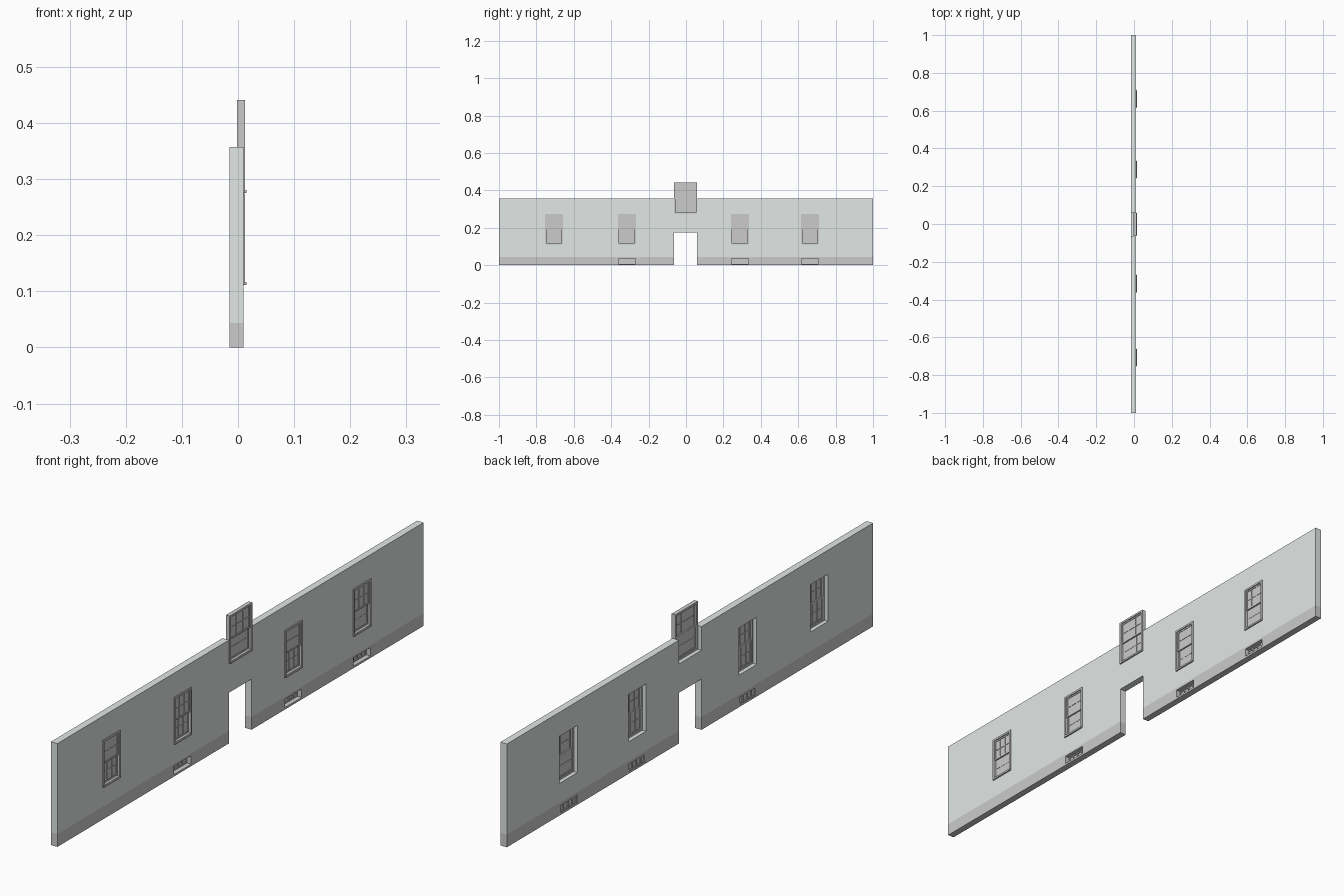
import bpy, bmesh

if "Cube" in bpy.data.objects:
    bpy.data.objects.remove(bpy.data.objects["Cube"])

XB, XF = -0.015, 0.0095          # wall back and front planes
TOP, BASE = 0.357, 0.044
DOOR = (-0.063, 0.06, 0.0, 0.175)
CENTRE = (-0.063, 0.06, 0.275, 0.441)
WIN_Y = [-0.706, -0.316, 0.288, 0.663]
WINDOWS = [(y - 0.048, y + 0.048, 0.111, 0.274) for y in WIN_Y]
VENTS = [(y - 0.046, y + 0.046, 0.007, 0.036) for y in WIN_Y[1:]]


def finish(name, bm, mat=None):
    me = bpy.data.meshes.new(name)
    bm.to_mesh(me)
    bm.free()
    ob = bpy.data.objects.new(name, me)
    bpy.context.collection.objects.link(ob)
    if mat:
        me.materials.append(mat)
    return ob


def slab(name, z0, z1, holes, mat=None):
    """Wall slab with rectangular openings, open along the seam with the plinth."""
    bm = bmesh.new()
    ys = sorted({-1.0, 1.0} | {v for h in holes for v in h[:2]})
    zs = sorted({z0, z1} | {v for h in holes for v in h[2:] if z0 < v < z1})
    for ya, yb in zip(ys, ys[1:]):
        for za, zb in zip(zs, zs[1:]):
            cy, cz = (ya + yb) / 2, (za + zb) / 2
            if any(h[0] < cy < h[1] and h[2] < cz < h[3] for h in holes):
                continue
            bm.faces.new([bm.verts.new((XB, y, z)) for y, z in
                          ((ya, za), (ya, zb), (yb, zb), (yb, za))])
    bmesh.ops.remove_doubles(bm, verts=bm.verts[:], dist=1e-5)
    back = bm.faces[:]
    ext = bmesh.ops.extrude_face_region(bm, geom=back, use_keep_orig=True)
    moved = [g for g in ext['geom'] if isinstance(g, bmesh.types.BMVert)]
    bmesh.ops.translate(bm, verts=moved, vec=(XF - XB, 0, 0))
    bmesh.ops.recalc_face_normals(bm, faces=bm.faces[:])
    seam = [f for f in bm.faces if all(abs(v.co.z - BASE) < 1e-5 for v in f.verts)]
    bmesh.ops.delete(bm, geom=seam, context='FACES')
    return finish(name, bm, mat)


def box(bm, x0, x1, y0, y1, z0, z1):
    vs = bmesh.ops.create_cube(bm, size=1)['verts']
    for v in vs:
        v.co = ((x0 + x1) / 2 + v.co.x * (x1 - x0),
                (y0 + y1) / 2 + v.co.y * (y1 - y0),
                (z0 + z1) / 2 + v.co.z * (z1 - z0))


def frame(bm, x0, x1, y0, y1, z0, z1, t):
    box(bm, x0, x1, y0, y0 + t, z0, z1)
    box(bm, x0, x1, y1 - t, y1, z0, z1)
    box(bm, x0, x1, y0 + t, y1 - t, z0, z0 + t)
    box(bm, x0, x1, y0 + t, y1 - t, z1 - t, z1)


def sash(bm, x0, x1, y0, y1, z0, z1, cols, rows, t=0.005, b=0.003):
    frame(bm, x0, x1, y0, y1, z0, z1, t)
    xm = (x0 + x1) / 2
    box(bm, xm - 0.0005, xm + 0.0005, y0 + t, y1 - t, z0 + t, z1 - t)
    for i in range(1, cols):
        y = y0 + (y1 - y0) * i / cols
        box(bm, x0 + 0.0005, x1 - 0.0005, y - b / 2, y + b / 2, z0 + t, z1 - t)
    for i in range(1, rows):
        z = z0 + (z1 - z0) * i / rows
        box(bm, x0 + 0.0005, x1 - 0.0005, y0 + t, y1 - t, z - b / 2, z + b / 2)


def sash_window(name, y0, y1, z0, z1):
    """Double-hung window: casing, two staggered sashes and a sill."""
    bm = bmesh.new()
    t = 0.007
    frame(bm, -0.0015, 0.0125, y0, y1, z0, z1, t)
    zm = (z0 + z1) / 2
    sash(bm, 0.004, 0.009, y0 + t, y1 - t, zm - 0.003, z1 - t, 3, 2)
    sash(bm, 0.0, 0.004, y0 + t, y1 - t, z0 + t, zm + 0.003, 3, 2)
    box(bm, 0.0125, 0.0148, y0 + 0.003, y1 - 0.003, z0, z0 + 0.006)
    finish(name, bm)


wall_mat = bpy.data.materials.new("wall_paint")
wall_mat.diffuse_color = (0.76, 0.80, 0.78, 1)
wall_mat.use_nodes = True
wall_mat.node_tree.nodes["Principled BSDF"].inputs["Base Color"].default_value = wall_mat.diffuse_color

# wall and plinth
slab("wall", BASE, TOP, [DOOR, CENTRE] + WINDOWS, wall_mat)
slab("plinth", 0.0, BASE, [DOOR] + VENTS)

# windows
for i, w in enumerate(WINDOWS):
    sash_window(f"window_{i + 1}", *w)
sash_window("centre_window", *CENTRE)

# basement windows, set flush with the back of the plinth
for i, v in enumerate(VENTS):
    bm = bmesh.new()
    sash(bm, XB + 0.001, XB + 0.009, *v, 4, 1, t=0.004)
    finish(f"basement_window_{i + 1}", bm)
